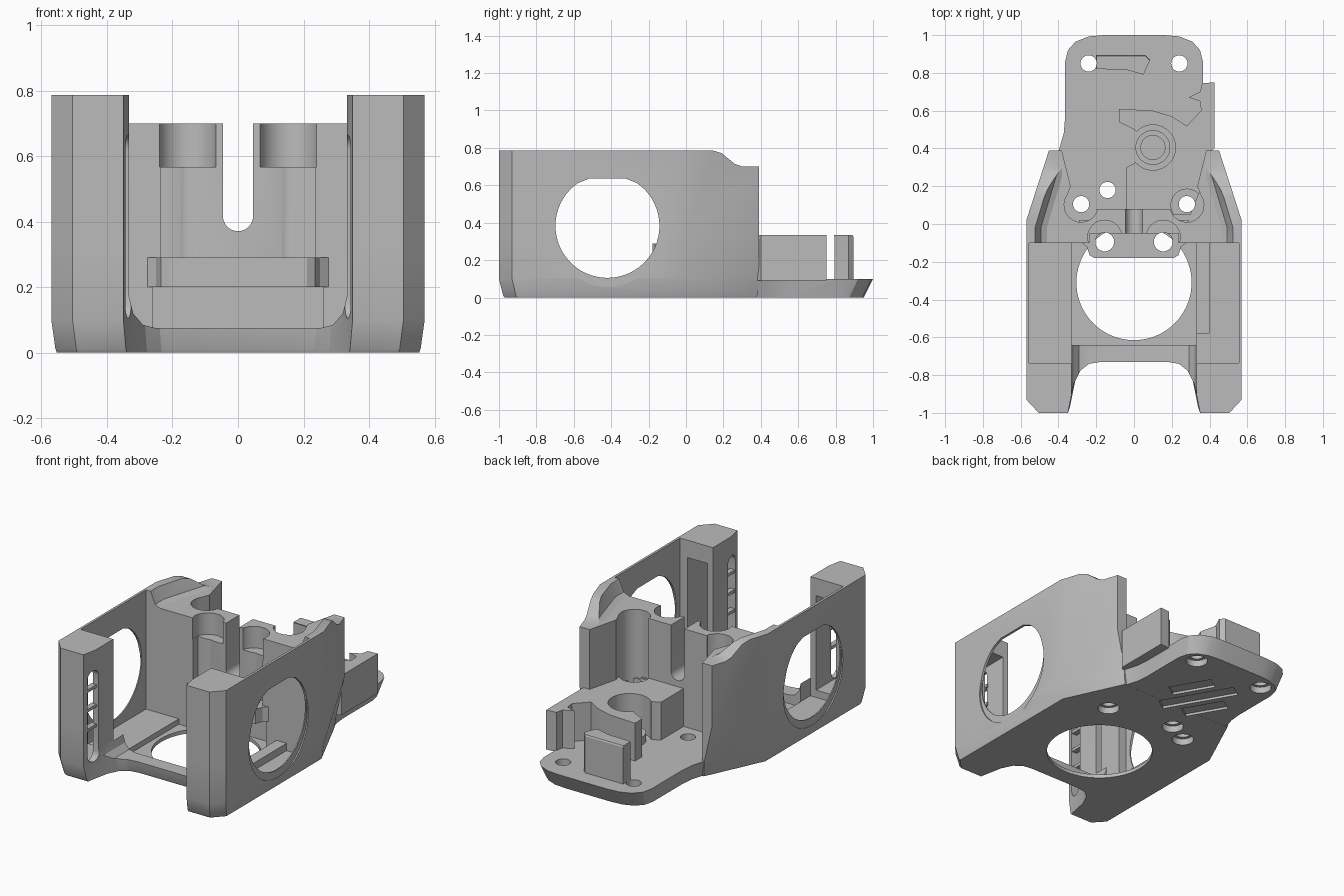
import bpy, bmesh, math
from mathutils import Vector

cube = bpy.data.objects.get("Cube")
if cube:
    bpy.data.objects.remove(cube, do_unlink=True)

grey = bpy.data.materials.new("plain grey")
grey.use_nodes = True
grey.diffuse_color = (0.5, 0.5, 0.5, 1)
grey.node_tree.nodes["Principled BSDF"].inputs["Base Color"].default_value = (0.5, 0.5, 0.5, 1)


def loft(name, pts, rings, axis="z"):
    """Profile repeated at each (level, scale) ring, extruded along an axis."""
    bm = bmesh.new()
    layers = []
    for level, s in rings:
        layer = []
        for a, b in pts:
            a, b = a * s, b * s
            co = {"z": (a, b, level), "x": (level, a, b), "y": (a, level, b)}[axis]
            layer.append(bm.verts.new(co))
        layers.append(layer)
    n = len(pts)
    for low, high in zip(layers, layers[1:]):
        for i in range(n):
            j = (i + 1) % n
            bm.faces.new((low[i], low[j], high[j], high[i]))
    bm.faces.new(layers[0])
    bm.faces.new(layers[-1])
    bmesh.ops.recalc_face_normals(bm, faces=bm.faces)
    mesh = bpy.data.meshes.new(name)
    bm.to_mesh(mesh)
    bm.free()
    mesh.materials.append(grey)
    ob = bpy.data.objects.new(name, mesh)
    bpy.context.collection.objects.link(ob)
    return ob


def prism(name, pts, lo, hi, axis="z"):
    return loft(name, pts, [(lo, 1), (hi, 1)], axis)


def box(name, x0, x1, y0, y1, z0, z1):
    return prism(name, [(x0, y0), (x1, y0), (x1, y1), (x0, y1)], z0, z1)


def arc(cx, cy, r, a0, a1, n=16):
    steps = [math.radians(a0 + (a1 - a0) * i / n) for i in range(n + 1)]
    return [(cx + r * math.cos(t), cy + r * math.sin(t)) for t in steps]


def cylinder(name, cx, cy, r, z0, z1, n=40):
    return prism(name, arc(cx, cy, r, 0, 360 - 360 / n, n - 1), z0, z1)


def mirrored(half):
    return half + [(-x, y) for x, y in reversed(half) if abs(x) > 1e-6]


def combine(target, other, operation="DIFFERENCE"):
    mod = target.modifiers.new("cut", "BOOLEAN")
    mod.operation, mod.object, mod.solver = operation, other, "EXACT"
    bpy.context.view_layer.objects.active = target
    bpy.ops.object.modifier_apply(modifier=mod.name)
    bpy.data.objects.remove(other, do_unlink=True)


def cut(other):
    combine(body, other)


def add(other):
    combine(body, other, "UNION")


# Outer housing with two front columns, narrowing low down at the rear
outline = [(0, -.735), (.18, -.735), (.24, -.745), (.285, -.78), (.32, -.85), (.35, -1),
           (.505, -1), (.57, -.93), (.57, .02), (.45, .39), (0, .39)]
body = loft("housing", mirrored(outline), [(0, .97), (.012, .978), (.1, 1), (.33, 1), (.787, 1)])
for v in body.data.vertices:
    if v.co.y > .3 and v.co.z < .2:
        v.co.x *= .885

# Open front with rounded corners above the cross bar
opening = [(0, .075), (.25, .075), (.29, .085), (.32, .12), (.332, .17), (.332, 1), (0, 1)]
cut(prism("front_opening", mirrored(opening), -1.1, -.6, "y"))

# Main cavity and side bays
cut(box("cavity", -.332, .332, -.64, -.1, .022, 1))
for s in (-1, 1):
    cut(box("side_bay", *sorted((s * .331, s * .555)), -.735, -.1, .055, 1))

# Round side windows with a flat peak and a shallow outer rim
peak = [(-.52, .635), (-.32, .635)]
rim = arc(-.42, .345, .288, 50, -230, 48) + peak
window = arc(-.42, .383, .278, 55, -235, 48) + peak
for s in (-1, 1):
    cut(prism("window_rim", rim, *sorted((s * .562, s * .6)), "x"))
    cut(prism("side_window", window, *sorted((s * .5, s * .6)), "x"))

# Hollow columns with inner vent slots
for s in (-1, 1):
    cut(box("column_pocket", *sorted((s * .37, s * .505)), -.965, -.7, .1, .68))
    slot = arc(-.925, .62, .045, 0, 180, 8) + arc(-.925, .15, .045, 180, 360, 8)
    cut(prism("vent_slot", slot, *sorted((s * .3, s * .42)), "x"))
    for i in range(3):
        z = .3 + i * .12
        add(box("vent_slat", *sorted((s * .347, s * .38)), -.975, -.87, z, z + .018))

# Sloping shoulders and recessed roof
slope = [(.14, .787), (.19, .772), (.26, .715), (.3, .7), (.5, .7), (.5, 1), (.14, 1)]
cut(prism("shoulder", slope, -1, 1, "x"))
roof = [(0, -.2), (.53, -.2), (.53, -.02), (.44, .28), (.43, .5), (0, .5)]
cut(loft("roof_recess", mirrored(roof), [(.7, .87), (.715, .93), (.8, 1), (1, 1)]))

# Rear gear chamber with screw channels
chamber = [(0, .08), (.2, .08)] + arc(.28, .1, .09, 200, 395, 12) + [(.335, .2), (.385, .4), (.42, 1.2), (0, 1.2)]
cut(prism("gear_chamber", mirrored(chamber), .1, 1))

# Rear base plate, sloped underneath
plate = [(0, 0), (.5, 0), (.52, .1), (.45, .25), (.398, .39), (.372, .48), (.365, .56)]
plate += [(.365, .86), (.35, .92), (.31, .965), (.24, .993), (.16, 1), (0, 1)]
add(loft("base_plate", mirrored(plate), [(.0005, .95), (.1, 1)]))

# Raised gear mount with a hooked arm and outer wall
mount = [(-.04, .05), (.3, .05), (.36, .2), (.4, .38), (.425, .4), (.425, .75), (.36, .745), (.35, .7),
         (.29, .67), (.35, .65), (.355, .6), (.28, .52), (.2, .57), (.1, .6), (-.08, .61), (-.08, .54),
         (0, .5), (.1, .41), (0, .32), (-.04, .3)]
add(prism("gear_mount", mount, .09, .333))
cut(cylinder("hub_bore", .1, .405, .12, .1, 1))
cut(prism("screw_channel", arc(.28, .1, .085, 0, 345, 23), .3, 1))
add(cylinder("hub_boss", .1, .405, .092, .05, .15))
cut(cylinder("hub_dimple", .1, .405, .064, .09, .3))

# Curved guide tab
tab = [(-.2, .895), (.06, .895), (.085, .87), (.05, .795), (-.04, .82), (-.2, .825)]
add(loft("guide_tab", tab, [(.05, 1), (.325, 1), (.333, .995)]))

# Recessed centre wall above a front ledge, with screw pockets
cut(box("wall_recess", -.236, .236, -.2, -.05, .25, 1))
ledge = [(0, -.18), (.21, -.18), (.235, -.165), (.25, -.12), (.29, -.09), (.29, .02), (0, .02)]
add(prism("front_ledge", mirrored(ledge), .2, .29))
cut(box("lower_recess", -.26, .26, -.25, -.005, .022, .2))
for s in (-1, 1):
    cut(cylinder("screw_pocket", s * .155, -.07, .09, .567, 1))
    cut(cylinder("screw_hole", s * .155, -.095, .05, .1, 1))

# Cable slot through the centre wall
slot = arc(0, .417, .046, 180, 360, 16) + [(.046, 1), (-.046, 1)]
cut(prism("cable_slot", slot, -.3, .2, "y"))

# Round opening in the floor
cut(cylinder("floor_opening", 0, -.31, .305, -.1, .2, 72))

# Inner ledge along one side
add(box("inner_ledge", .331, .4, -.58, -.09, .04, .1))

# Screw holes with countersinks underneath
for x, y in ((-.24, .85), (.24, .85), (-.28, .105), (.28, .105), (-.14, .18)):
    cut(cylinder("plate_hole", x, y, .043, -.1, .5, 28))
    cut(cylinder("countersink", x, y, .062, -.1, .04, 28))

# Shallow grip grooves underneath
along = Vector((-.5, .86))
across = Vector((.83, .55))
for offset, length in ((-.13, .13), (0, .23), (.13, .13)):
    mid = Vector((-.04, .53)) + across * offset
    corners = [mid + along * length * a + across * .045 * b for a, b in ((-1, -1), (1, -1), (1, 1), (-1, 1))]
    cut(prism("grip_groove", [tuple(c) for c in corners], -.1, .015))

# Clean finish
body.data.materials.clear()
body.data.materials.append(grey)
for p in body.data.polygons:
    p.material_index = 0
bpy.ops.object.select_all(action="DESELECT")
body.select_set(True)
bpy.context.view_layer.objects.active = body
bpy.ops.object.shade_smooth_by_angle(angle=math.radians(25))
